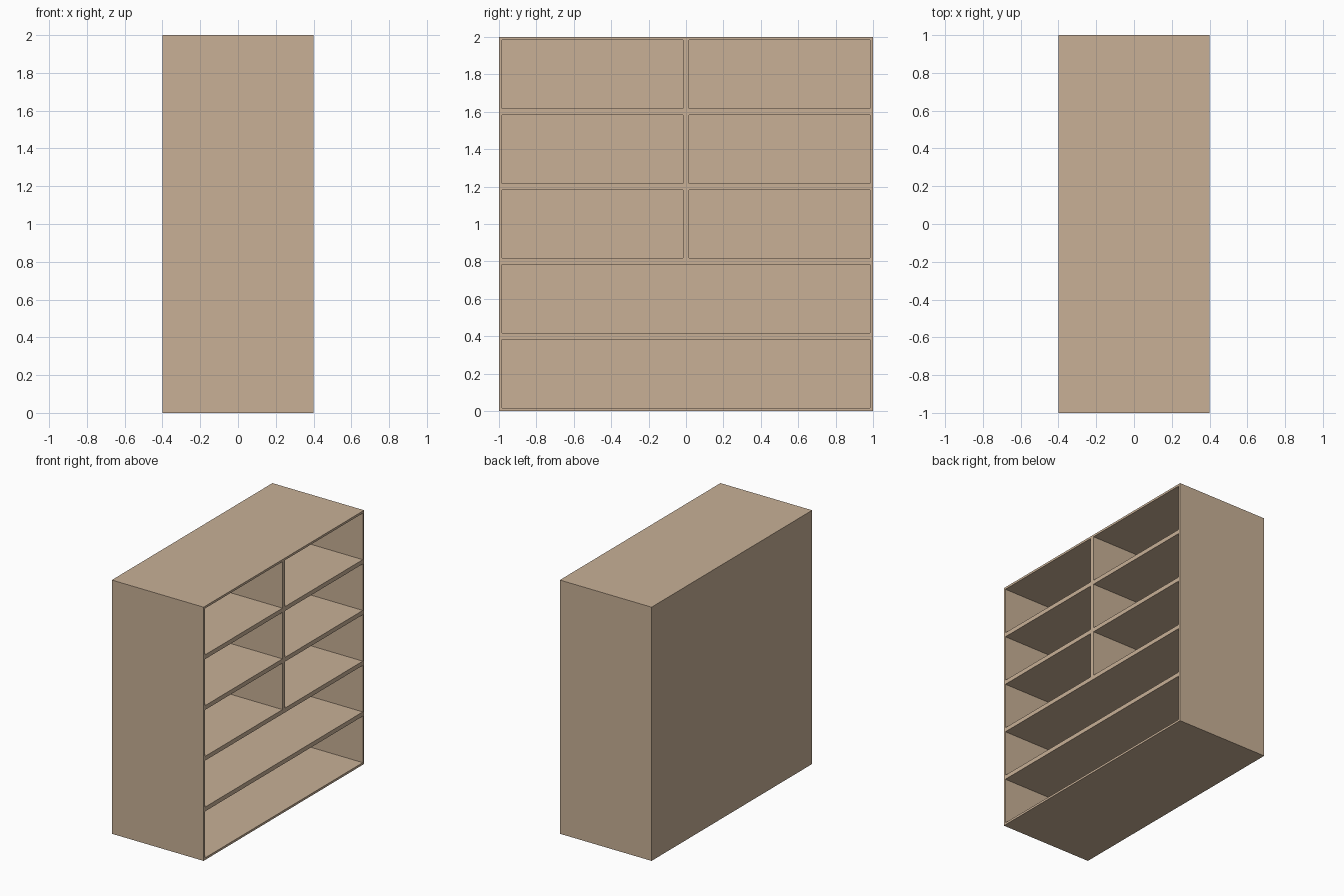
import bpy, bmesh
from mathutils import Matrix, Vector

if "Cube" in bpy.data.objects:
    bpy.data.objects.remove(bpy.data.objects["Cube"])

DEPTH, WIDTH, HEIGHT = 0.8, 2.0, 2.0
ROWS = 5
BOARD = 0.017        # half thickness of shelves, thickness of outer walls
CAVITY = DEPTH - BOARD

wood = bpy.data.materials.new("light_wood")
wood.diffuse_color = (0.578, 0.434, 0.305, 1.0)
wood.use_nodes = True
wood.node_tree.nodes["Principled BSDF"].inputs["Base Color"].default_value = wood.diffuse_color

# Solid block of the cabinet
bm = bmesh.new()
bmesh.ops.create_cube(bm, size=1.0, matrix=Matrix.Translation((0, 0, HEIGHT / 2))
                      @ Matrix.Diagonal((DEPTH, WIDTH, HEIGHT, 1)))
bm.normal_update()


def open_faces(min_z=0.0):
    """Faces on the open (+x) side whose centre lies above min_z."""
    bm.normal_update()
    return [f for f in bm.faces
            if f.normal.x > 0.9 and f.calc_center_median().z > min_z]


def cut(faces, point, normal):
    edges = {e for f in faces for e in f.edges}
    verts = {v for f in faces for v in f.verts}
    bmesh.ops.bisect_plane(bm, geom=list(verts) + list(edges) + list(faces),
                           plane_co=Vector(point), plane_no=Vector(normal), dist=1e-5)


# Shelf rows, then a centre divider through the top three rows
row = HEIGHT / ROWS
for i in range(1, ROWS):
    cut(open_faces(), (0, 0, i * row), (0, 0, 1))
cut(open_faces(2 * row), (0, 0, 0), (0, 1, 0))

# Inset every cell to leave the boards, then push it back into a compartment
cells = open_faces()
bmesh.ops.inset_individual(bm, faces=cells, thickness=BOARD, use_even_offset=True)
bmesh.ops.inset_individual(bm, faces=cells, thickness=0.0, depth=-CAVITY)
bmesh.ops.recalc_face_normals(bm, faces=bm.faces[:])

mesh = bpy.data.meshes.new("shelf_cabinet")
bm.to_mesh(mesh)
bm.free()
mesh.materials.append(wood)
cabinet = bpy.data.objects.new("shelf_cabinet", mesh)
bpy.context.collection.objects.link(cabinet)
